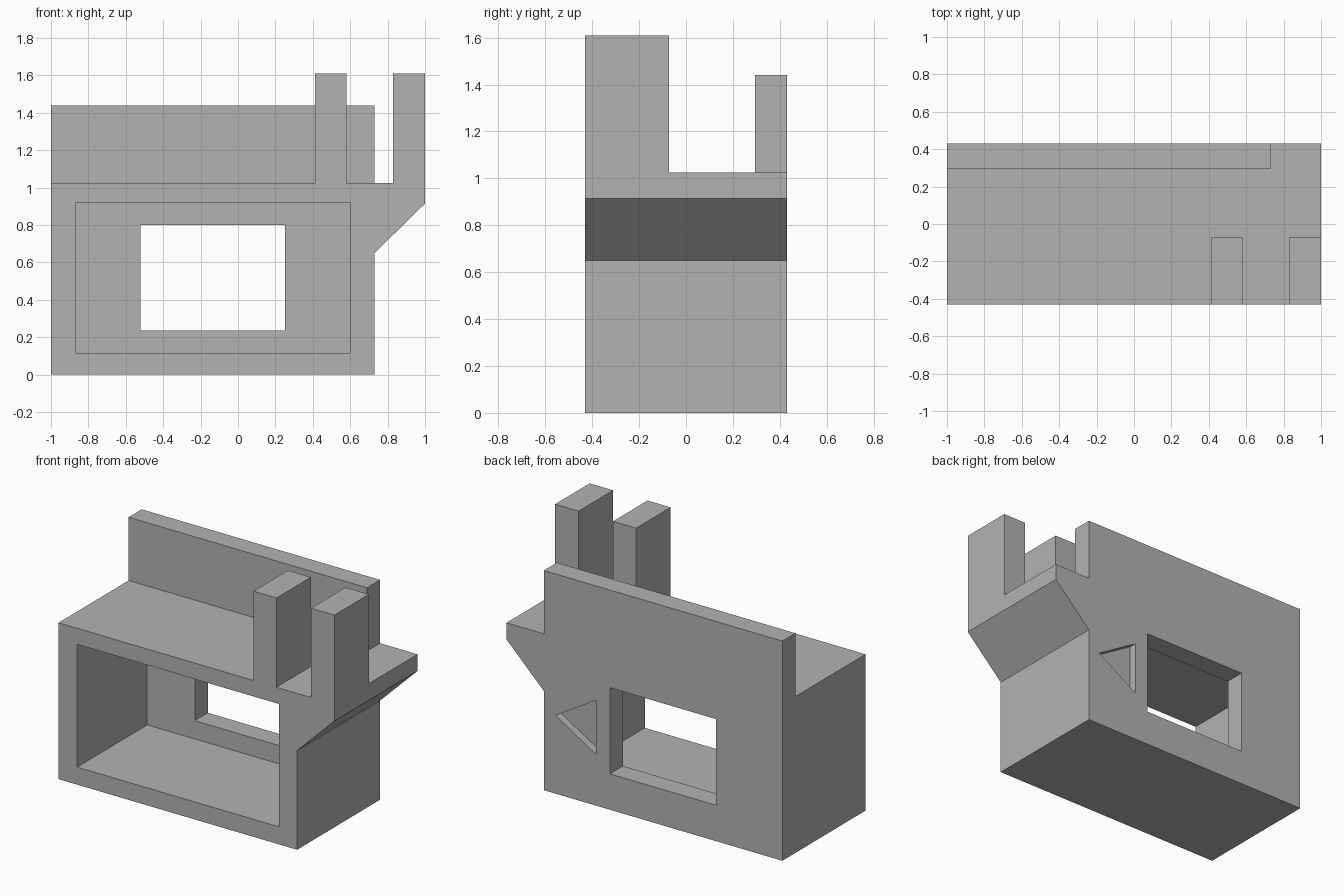
import bpy
import bmesh

if "Cube" in bpy.data.objects:
    bpy.data.objects.remove(bpy.data.objects["Cube"], do_unlink=True)

GREY = (0.45, 0.45, 0.45, 1.0)
grey = bpy.data.materials.new("plain_grey")
grey.use_nodes = True
grey.diffuse_color = GREY
grey.node_tree.nodes["Principled BSDF"].inputs["Base Color"].default_value = GREY

FRONT, BACK = -0.43, 0.43
INNER = 0.295      # front side of the rear wall
DECK = 1.025       # height of the top deck
SIDE = 0.73        # left side of the main block
OVER = 0.1         # cutter overshoot


def prism(name, outline, y0, y1):
    """Extrude an (x, z) outline from y0 to y1."""
    bm = bmesh.new()
    face = bm.faces.new([bm.verts.new((x, y0, z)) for x, z in outline])
    ext = bmesh.ops.extrude_face_region(bm, geom=[face])
    moved = [v for v in ext["geom"] if isinstance(v, bmesh.types.BMVert)]
    bmesh.ops.translate(bm, verts=moved, vec=(0, y1 - y0, 0))
    bmesh.ops.recalc_face_normals(bm, faces=bm.faces)
    mesh = bpy.data.meshes.new(name)
    bm.to_mesh(mesh)
    bm.free()
    mesh.materials.append(grey)
    obj = bpy.data.objects.new(name, mesh)
    bpy.context.collection.objects.link(obj)
    return obj


def rect(x0, x1, z0, z1):
    return [(x0, z0), (x1, z0), (x1, z1), (x0, z1)]


def combine(target, other, operation):
    """Boolean another prism into the target and discard it."""
    other.hide_render = True
    mod = target.modifiers.new(other.name, 'BOOLEAN')
    mod.operation = operation
    mod.solver = 'EXACT'
    mod.object = other
    bpy.context.view_layer.objects.active = target
    bpy.ops.object.modifier_apply(modifier=mod.name)
    bpy.data.objects.remove(other, do_unlink=True)


# Main block with the sloped overhang on its left
block = prism("hollow_block", [(-1, 0), (SIDE, 0), (SIDE, 0.65), (1, 0.915),
                               (1, DECK), (-1, DECK)], FRONT, BACK)

# Front cavity, window through the rear wall, triangular recess in the back
combine(block, prism("cavity", rect(-0.865, 0.6, 0.115, 0.92),
                     FRONT - OVER, INNER), 'DIFFERENCE')
combine(block, prism("window", rect(-0.52, 0.25, 0.235, 0.8),
                     INNER - OVER, BACK + OVER), 'DIFFERENCE')
combine(block, prism("recess", [(0.35, 0.335), (0.645, 0.513), (0.35, 0.69)],
                     BACK - 0.05, BACK + OVER), 'DIFFERENCE')

# Raised rear wall and the two front posts standing on the deck
combine(block, prism("rear_wall", rect(-1, SIDE, DECK, 1.44), INNER, BACK), 'UNION')
for x0, x1 in ((0.413, 0.58), (0.83, 1.0)):
    combine(block, prism("post", rect(x0, x1, DECK, 1.61), FRONT, -0.073), 'UNION')
